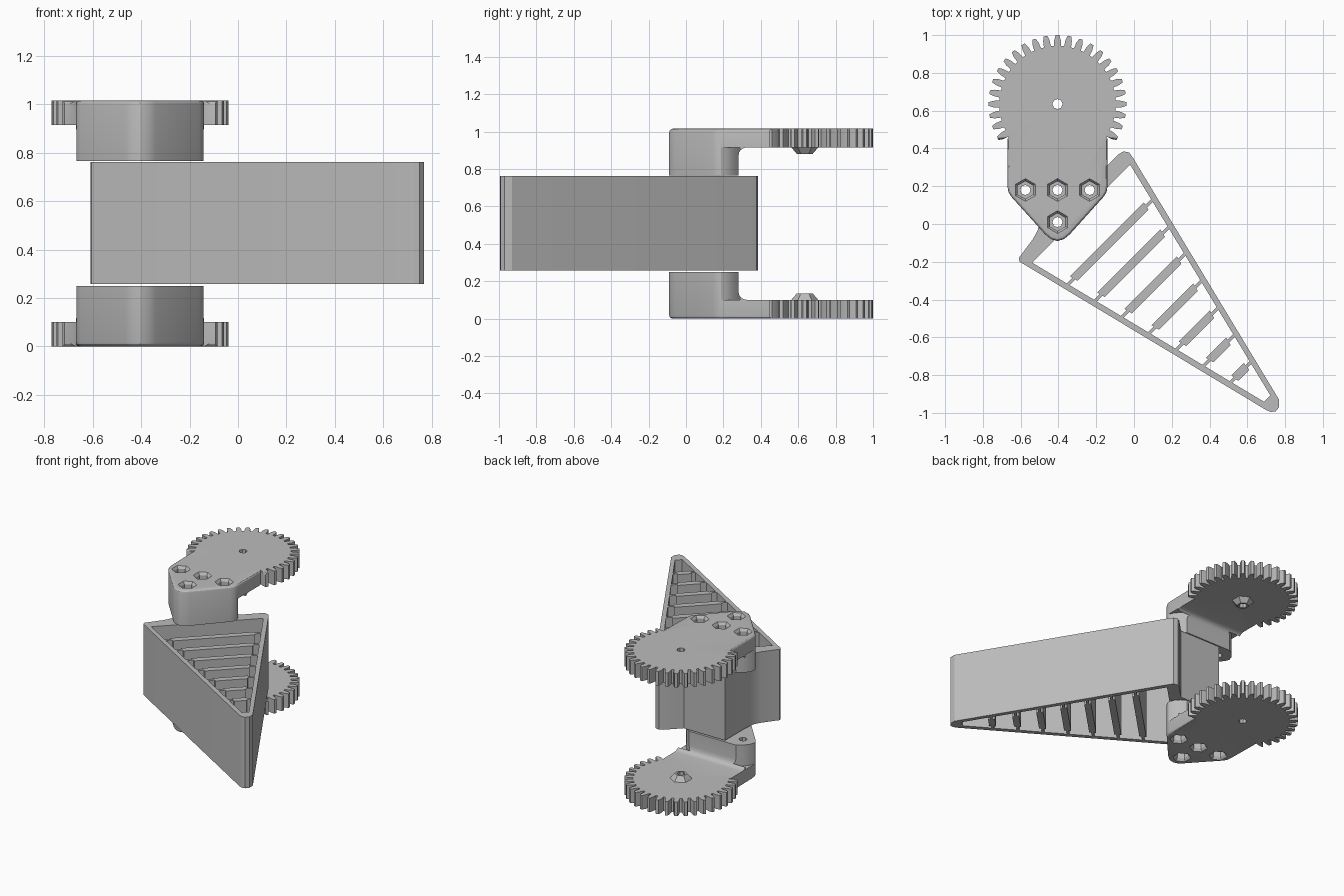
import bpy, bmesh
from math import sin, cos, radians, pi
from mathutils import Matrix

cube = bpy.data.objects.get("Cube")
if cube:
    bpy.data.objects.remove(cube)

grey = bpy.data.materials.new("plain_grey")
grey.use_nodes = True
grey.diffuse_color = (0.5, 0.5, 0.5, 1)
grey.node_tree.nodes["Principled BSDF"].inputs["Base Color"].default_value = (0.5, 0.5, 0.5, 1)

HEIGHT = 1.015
CX, GEAR_Y = -0.405, 0.635
BOLTS = [(CX - 0.17, 0.18), (CX, 0.18), (CX + 0.17, 0.18), (CX, 0.01)]


def finish(name, bm):
    bmesh.ops.recalc_face_normals(bm, faces=bm.faces)
    mesh = bpy.data.meshes.new(name)
    bm.to_mesh(mesh)
    bm.free()
    mesh.materials.append(grey)
    obj = bpy.data.objects.new(name, mesh)
    bpy.context.collection.objects.link(obj)
    return obj


def prism_bm(pts, lo, hi, place=lambda a, b, h: (a, b, h)):
    """Extrude a closed outline between two heights."""
    bm = bmesh.new()
    face = bm.faces.new([bm.verts.new(place(a, b, lo)) for a, b in pts])
    new = bmesh.ops.extrude_face_region(bm, geom=[face])["geom"]
    d = [q - p for p, q in zip(place(0, 0, lo), place(0, 0, hi))]
    bmesh.ops.translate(bm, vec=d, verts=[v for v in new if isinstance(v, bmesh.types.BMVert)])
    return bm


def prism(name, pts, lo, hi, **kw):
    return finish(name, prism_bm(pts, lo, hi, **kw))


def cone(name, x, y, lo, hi, r_lo, r_hi, sides):
    bm = bmesh.new()
    bmesh.ops.create_cone(bm, cap_ends=True, segments=sides, radius1=r_lo, radius2=r_hi, depth=hi - lo,
                          matrix=Matrix.Translation((x, y, (lo + hi) / 2)))
    return finish(name, bm)


def boolean(obj, tool, operation="DIFFERENCE"):
    mod = obj.modifiers.new("cut", "BOOLEAN")
    mod.operation, mod.object, mod.solver = operation, tool, "EXACT"
    bpy.context.view_layer.objects.active = obj
    bpy.ops.object.modifier_apply(modifier=mod.name)
    bpy.data.objects.remove(tool)


def smooth(obj):
    bpy.ops.object.select_all(action="DESELECT")
    obj.select_set(True)
    bpy.context.view_layer.objects.active = obj
    bpy.ops.object.shade_smooth_by_angle(angle=radians(25))


# Arm outline: partial gear, straight neck and pointed nose
outline = []
for k in range(-12, 13):
    for off, r in ((-3.5, .308), (-2.9, .34), (-1.5, .365), (1.5, .365), (2.9, .34), (3.5, .308)):
        a = radians(90 + 10 * k + off)
        outline.append((CX + r * cos(a), GEAR_Y + r * sin(a)))
nose = [(.265, .45), (.265, .2), (.26, .17), (.245, .145), (.065, -.055), (.035, -.08)]
outline += [(CX - x, y) for x, y in nose] + [(CX, -.09)]
outline += [(CX + x, y) for x, y in reversed(nose)]

bm = prism_bm(outline, 0.765, HEIGHT)
rim = [e for e in bm.edges if all(v.co.z > 1 and v.co.y < 0.46 for v in e.verts)]
bmesh.ops.bevel(bm, geom=rim, offset=0.018, segments=3, profile=0.5, affect="EDGES")
arm = finish("upper_gear_arm", bm)

# Relief below the gear plate with a filleted inner corner
relief = [(.28, .7), (.28, .865)]
relief += [(.325 - .045 * cos(t * pi / 8), .87 + .045 * sin(t * pi / 8)) for t in range(1, 5)]
relief += [(1.2, .915), (1.2, .7)]
boolean(arm, prism("relief_cutter", relief, -1.2, 0.4, place=lambda y, z, x: (x, y, z)))
for s in (-1, 1):
    corner = [(CX + s * x, y) for x, y in ((.29, .18), (.265, .18), (.25, .22), (.22, .255), (.17, .29), (.29, .29))]
    boolean(arm, prism("corner_cutter", corner, 0.7, 0.915))

# Hexagonal boss under the gear, axle hole, and bolt pockets
boolean(arm, cone("boss", CX, GEAR_Y, 0.88, 0.93, 0.042, 0.085, 6), "UNION")
boolean(arm, cone("axle_cutter", CX, GEAR_Y, 0.7, 1.2, 0.027, 0.027, 8))
for x, y in BOLTS:
    boolean(arm, cone("bolt_cutter", x, y, 0.7, 1.2, 0.027, 0.027, 8))
    boolean(arm, cone("pocket_cutter", x, y, 0.955, 1.1, 0.047, 0.047, 6))
    boolean(arm, cone("chamfer_cutter", x, y, 0.995, 1.025, 0.045, 0.068, 6))

# Lower arm mirrors the upper arm
lower = bpy.data.objects.new("lower_gear_arm", arm.data.copy())
bpy.context.collection.objects.link(lower)
lower.data.transform(Matrix.Translation((0, 0, HEIGHT)) @ Matrix.Scale(-1, 4, (0, 0, 1)))
lower.data.flip_normals()

# Wedge finger with its mounting block at the back
finger_outline = [(-.61, -.18), (-.605, -.2), (-.58, -.215), (.70, -.985), (.725, -.995), (.75, -.992),
                  (.768, -.97), (.768, -.93), (-.005, .35), (-.025, .378), (-.055, .385), (-.08, .37),
                  (-.175, .275), (-.5, .275), (-.5, .06), (-.508, -.03), (-.535, -.08)]
finger = prism("wedge_finger", finger_outline, 0.257, 0.762)


def wall_points(c):
    """Where a diagonal line y = x + c meets both inner walls."""
    a, b = (-.528 - c) / 1.6, (.28 - c) / 2.645
    return (a, a + c), (b, b + c)


def rib_side(c, thin, thick):
    """Rib side that narrows to a thin hinge next to each wall."""
    p, q = wall_points(c + thin)
    m, n = wall_points(c + thick)
    w = min(0.03, 0.2 * (n[0] - m[0]))
    return [p, (p[0] + w, p[1] + w), (m[0] + w, m[1] + w),
            (n[0] - w, n[1] - w), (q[0] - w, q[1] - w), q]


# Cells between the diagonal ribs
ribs = [.03 - .23 * i for i in range(7)]
sides = [list(wall_points(.335))]
for c in ribs:
    sides += [rib_side(c, .012, .032), rib_side(c, -.012, -.032)]
sides.append(list(wall_points(-1.63)))
for near, far in zip(sides[::2], sides[1::2]):
    boolean(finger, prism("cell_cutter", near + far[::-1], 0.1, 0.9))
for x, y in BOLTS:
    boolean(finger, cone("bolt_cutter", x, y, 0.1, 0.9, 0.027, 0.027, 8))

for part in (arm, lower, finger):
    smooth(part)
